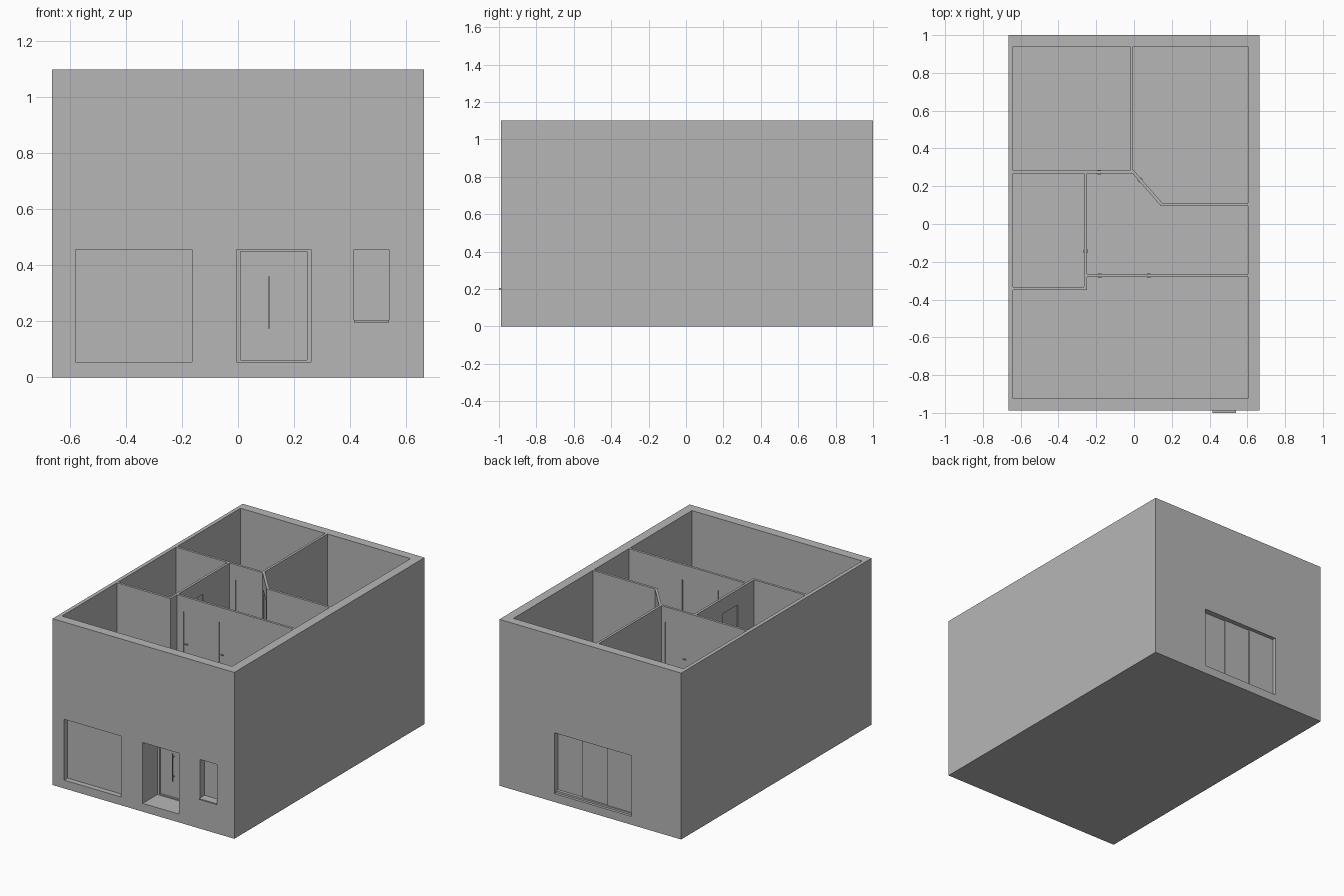
import bpy, bmesh, math
from mathutils import Matrix, Vector

if "Cube" in bpy.data.objects:
    bpy.data.objects.remove(bpy.data.objects["Cube"])

plaster = bpy.data.materials.new("plaster_grey")
plaster.diffuse_color = (0.47, 0.47, 0.47, 1)
plaster.use_nodes = True
plaster.node_tree.nodes["Principled BSDF"].inputs["Base Color"].default_value = plaster.diffuse_color


def boxes(name, ranges, matrix=Matrix()):
    """One object made of boxes given as (x0, x1, y0, y1, z0, z1)."""
    bm = bmesh.new()
    for x0, x1, y0, y1, z0, z1 in ranges:
        m = (Matrix.Translation(((x0 + x1) / 2, (y0 + y1) / 2, (z0 + z1) / 2))
             @ Matrix.Diagonal((x1 - x0, y1 - y0, z1 - z0, 1)))
        bmesh.ops.create_cube(bm, size=1, matrix=matrix @ m)
    mesh = bpy.data.meshes.new(name)
    bm.to_mesh(mesh)
    bm.free()
    mesh.materials.append(plaster)
    ob = bpy.data.objects.new(name, mesh)
    bpy.context.collection.objects.link(ob)
    return ob


FRONT, BACK = -0.988, 1.0
FLOOR, TOP, DOOR_TOP = 0.6, 1.1, 1.0
S0, S1 = 0.055, 0.457          # sill and head of the street-level openings

# House body: closed lower storey, open upper storey, recessed openings
body = boxes("house_body", [(-0.665, 0.665, FRONT, BACK, 0, TOP)])
cutter = boxes("opening_cutter", [
    (-0.64, 0.604, -0.925, 0.94, FLOOR, TOP + 0.1),        # upper rooms
    (-0.58, -0.165, FRONT - 0.1, FRONT + 0.035, S0, S1),   # shop window
    (-0.005, 0.26, FRONT - 0.1, FRONT + 0.165, S0, S1),    # entrance
    (0.415, 0.54, FRONT - 0.1, FRONT + 0.045, 0.2, S1),    # small window
    (-0.3, 0.263, BACK - 0.045, BACK + 0.1, S0, S1),       # back window
])
cutter.hide_render = True
mod = body.modifiers.new("openings", 'BOOLEAN')
mod.operation = 'DIFFERENCE'
mod.solver = 'EXACT'
mod.object = cutter
bpy.context.view_layer.objects.active = body
bpy.ops.object.modifier_apply(modifier=mod.name)
bpy.data.objects.remove(cutter)


def frame(name, x0, x1, z0, z1, y0, y1, w):
    """Rectangular frame around an opening."""
    return boxes(name, [(x0, x0 + w, y0, y1, z0, z1), (x1 - w, x1, y0, y1, z0, z1),
                        (x0 + w, x1 - w, y0, y1, z0, z0 + w / 2),
                        (x0 + w, x1 - w, y0, y1, z1 - w / 2, z1)])


# Entrance door: jambs and a tall pull bar on two stand-offs
d = FRONT + 0.165
frame("entrance_frame", -0.005, 0.26, S0, S1, d - 0.012, d, 0.014)
boxes("entrance_pull_bar", [(0.108, 0.112, d - 0.022, d - 0.016, 0.175, 0.36)] +
      [(0.108, 0.112, d - 0.018, d, z, z + 0.006) for z in (0.2, 0.33)])

# Small window ledge
boxes("small_window_sill", [(0.415, 0.54, -1.0, FRONT + 0.045, 0.196, 0.204)])

# Back sliding window: three panes stepped in depth over a bottom rail
edges = [-0.3, -0.11, 0.078, 0.263]
for i in range(3):
    boxes(f"sliding_pane_{i + 1}", [(edges[i], edges[i + 1], BACK - 0.046,
                                     BACK - 0.024 - 0.007 * i, S0, S1)])
boxes("sliding_window_rail", [(-0.3, 0.263, BACK - 0.046, BACK - 0.018, S0, S0 + 0.012)])


def wall(name, p0, p1, doors=(), t=0.016):
    """Partition from p0 to p1; doors are (start, end) distances along it."""
    a, b = Vector(p0), Vector(p1)
    u = b - a
    m = Matrix.Translation((a.x, a.y, 0)) @ Matrix.Rotation(math.atan2(u.y, u.x), 4, 'Z')
    h = t / 2
    parts, leaves, knobs, s = [], [], [], 0
    for d0, d1 in doors:
        parts += [(s, d0, -h, h, FLOOR - 0.01, TOP), (d0, d1, -h, h, DOOR_TOP, TOP)]
        leaves.append((d0, d1, -0.002, 0.002, FLOOR, DOOR_TOP))
        knobs.append((d0 + 0.012, d0 + 0.03, -0.012, 0.012, 0.785, 0.79))
        s = d1
    parts.append((s, u.length, -h, h, FLOOR - 0.01, TOP))
    boxes(name, parts, m)
    if doors:
        boxes(name + "_doors", leaves, m)
        boxes(name + "_door_handles", knobs, m)


# Upper-storey partitions
wall("back_left_partition", (-0.645, 0.275), (-0.005, 0.275), [(0.44, 0.6)])
wall("back_middle_partition", (-0.012, 0.27), (-0.012, 0.945))
wall("diagonal_partition", (-0.008, 0.28), (0.147, 0.102), [(0.04, 0.195)])
wall("right_partition", (0.143, 0.103), (0.61, 0.103))
wall("hall_side_partition", (-0.256, -0.35), (-0.256, 0.275), [(0.185, 0.34)])
wall("front_right_partition", (-0.25, -0.273), (0.61, -0.273), [(0.047, 0.203), (0.308, 0.463)])
wall("front_left_partition", (-0.645, -0.342), (-0.25, -0.342))
